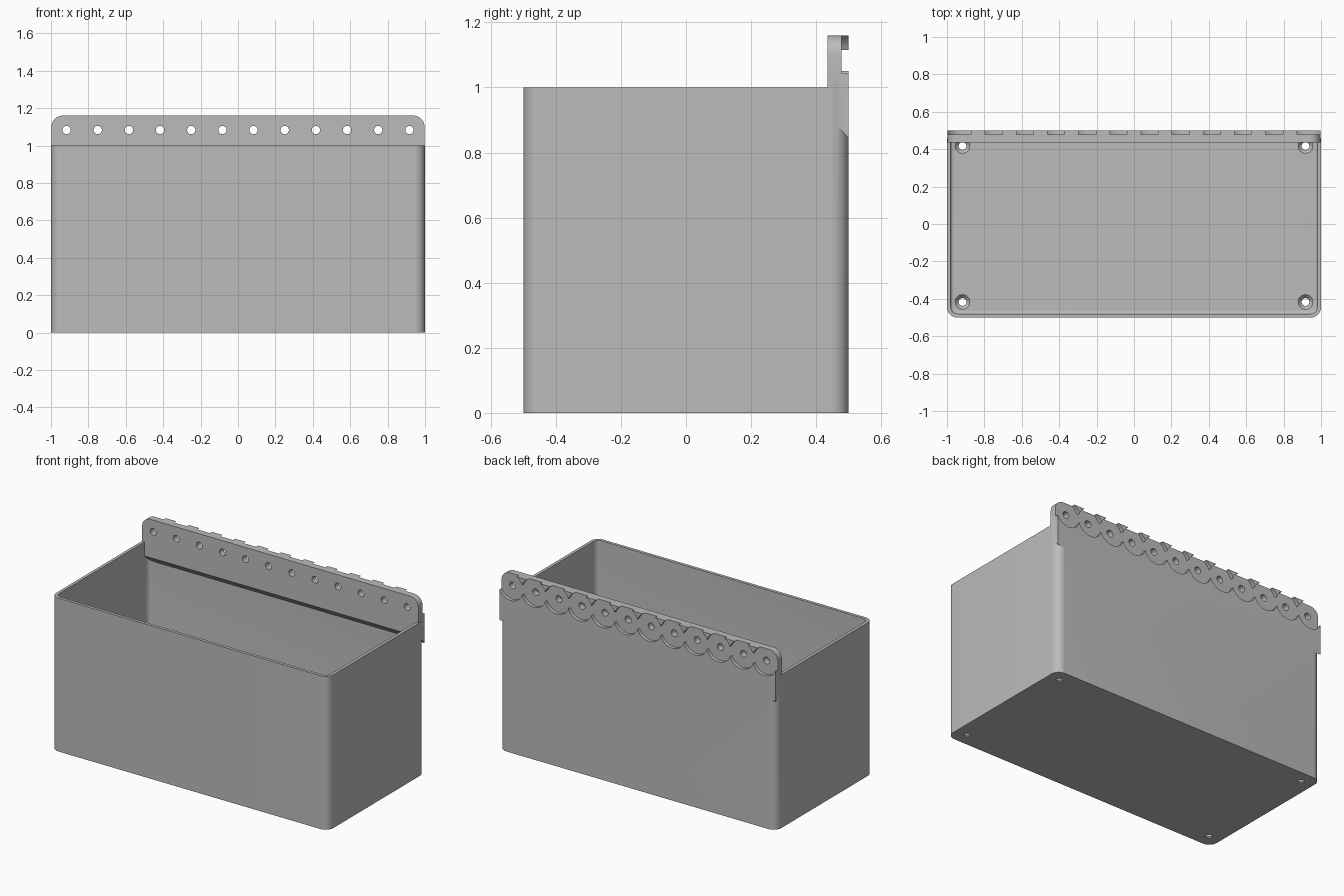
import bpy, bmesh, math
from mathutils import Matrix, Vector

cube = bpy.data.objects.get("Cube")
if cube:
    bpy.data.objects.remove(cube, do_unlink=True)

grey = bpy.data.materials.new("light grey")
grey.use_nodes = True
COLOR = (0.5, 0.5, 0.5, 1)
grey.diffuse_color = COLOR
grey.node_tree.nodes["Principled BSDF"].inputs["Base Color"].default_value = COLOR

RAIL_TOP, HOLE_Z, PITCH, BACK = 1.16, 1.083, 1 / 6, 0.5


def finish(name, bm):
    """Turn a bmesh into a named object."""
    bmesh.ops.recalc_face_normals(bm, faces=bm.faces)
    mesh = bpy.data.meshes.new(name)
    bm.to_mesh(mesh)
    bm.free()
    mesh.materials.append(grey)
    obj = bpy.data.objects.new(name, mesh)
    bpy.context.collection.objects.link(obj)
    return obj


def rounded_box(name, half_x, half_y, low, high, radius, floor_radius=0):
    """Box with rounded upright edges and an optional rounded bottom."""
    bm = bmesh.new()
    bmesh.ops.create_cube(bm, size=2)
    for v in bm.verts:
        v.co = (v.co.x * half_x, v.co.y * half_y, high if v.co.z > 0 else low)
    upright = [e for e in bm.edges if abs(e.verts[0].co.z - e.verts[1].co.z) > 0.1]
    bmesh.ops.bevel(bm, geom=upright, offset=radius, segments=10,
                    profile=0.5, affect='EDGES')
    if floor_radius:
        bottom = [e for e in bm.edges if all(v.co.z < low + 0.001 for v in e.verts)]
        bmesh.ops.bevel(bm, geom=bottom, offset=floor_radius, segments=5,
                        profile=0.5, affect='EDGES')
    return finish(name, bm)


def cone(bm, start, end, r1, r2, segments=32):
    """Add a capped cone or cylinder between two points."""
    start, end = Vector(start), Vector(end)
    axis = end - start
    turn = Vector((0, 0, 1)).rotation_difference(axis).to_matrix().to_4x4()
    bmesh.ops.create_cone(bm, cap_ends=True, segments=segments, radius1=r1, radius2=r2,
                          depth=axis.length,
                          matrix=Matrix.Translation((start + end) / 2) @ turn)


def combine(target, tool, operation):
    """Apply a boolean and discard the tool."""
    tool.hide_render = True
    mod = target.modifiers.new("combine", 'BOOLEAN')
    mod.operation, mod.object, mod.solver = operation, tool, 'EXACT'
    bpy.context.view_layer.objects.active = target
    bpy.ops.object.modifier_apply(modifier=mod.name)
    bpy.data.objects.remove(tool, do_unlink=True)


# Open bin with thin walls and a softened inner floor edge
bin_body = rounded_box("storage_bin", 1, 0.5, 0, 1, 0.055)
cavity = rounded_box("cavity", 0.98, 0.48, 0.025, 1.3, 0.036, 0.015)
combine(bin_body, cavity, 'DIFFERENCE')

# Mounting rail: sloped underside, rounded top corners
bm = bmesh.new()
profile = [(BACK, 0.845), (0.435, 0.91), (0.435, RAIL_TOP), (BACK, RAIL_TOP)]
face = bm.faces.new([bm.verts.new((-0.997, y, z)) for y, z in profile])
grown = bmesh.ops.extrude_face_region(bm, geom=[face])["geom"]
bmesh.ops.translate(bm, vec=(2 * 0.997, 0, 0),
                    verts=[g for g in grown if isinstance(g, bmesh.types.BMVert)])
corners = [e for e in bm.edges
           if all(v.co.z > 1.1 for v in e.verts)
           and abs(e.verts[0].co.x - e.verts[1].co.x) < 0.01]
bmesh.ops.bevel(bm, geom=corners, offset=0.06, segments=10, profile=0.5, affect='EDGES')
combine(bin_body, finish("mounting_rail", bm), 'UNION')

# Row of round scalloped recesses and screw holes through the rail
for i in range(12):
    x = (i - 5.5) * PITCH
    for name, start, radius in (("recess", 0.478, 0.0896), ("screw_hole", 0.3, 0.022)):
        bm = bmesh.new()
        cone(bm, (x, start, HOLE_Z), (x, 0.6, HOLE_Z), radius, radius, 48)
        combine(bin_body, finish(name, bm), 'DIFFERENCE')

# Countersunk holes in the floor corners
for x in (-0.917, 0.917):
    for y in (-0.417, 0.417):
        for low, high, r1, r2 in ((-0.1, 0.1, 0.021, 0.021), (0.005, 0.027, 0.021, 0.041)):
            bm = bmesh.new()
            cone(bm, (x, y, low), (x, y, high), r1, r2)
            combine(bin_body, finish("floor_hole", bm), 'DIFFERENCE')

# Smooth the rounded surfaces, keep the corners crisp
bpy.ops.object.select_all(action='DESELECT')
bin_body.select_set(True)
bpy.context.view_layer.objects.active = bin_body
bpy.ops.object.shade_smooth_by_angle(angle=math.radians(30))
